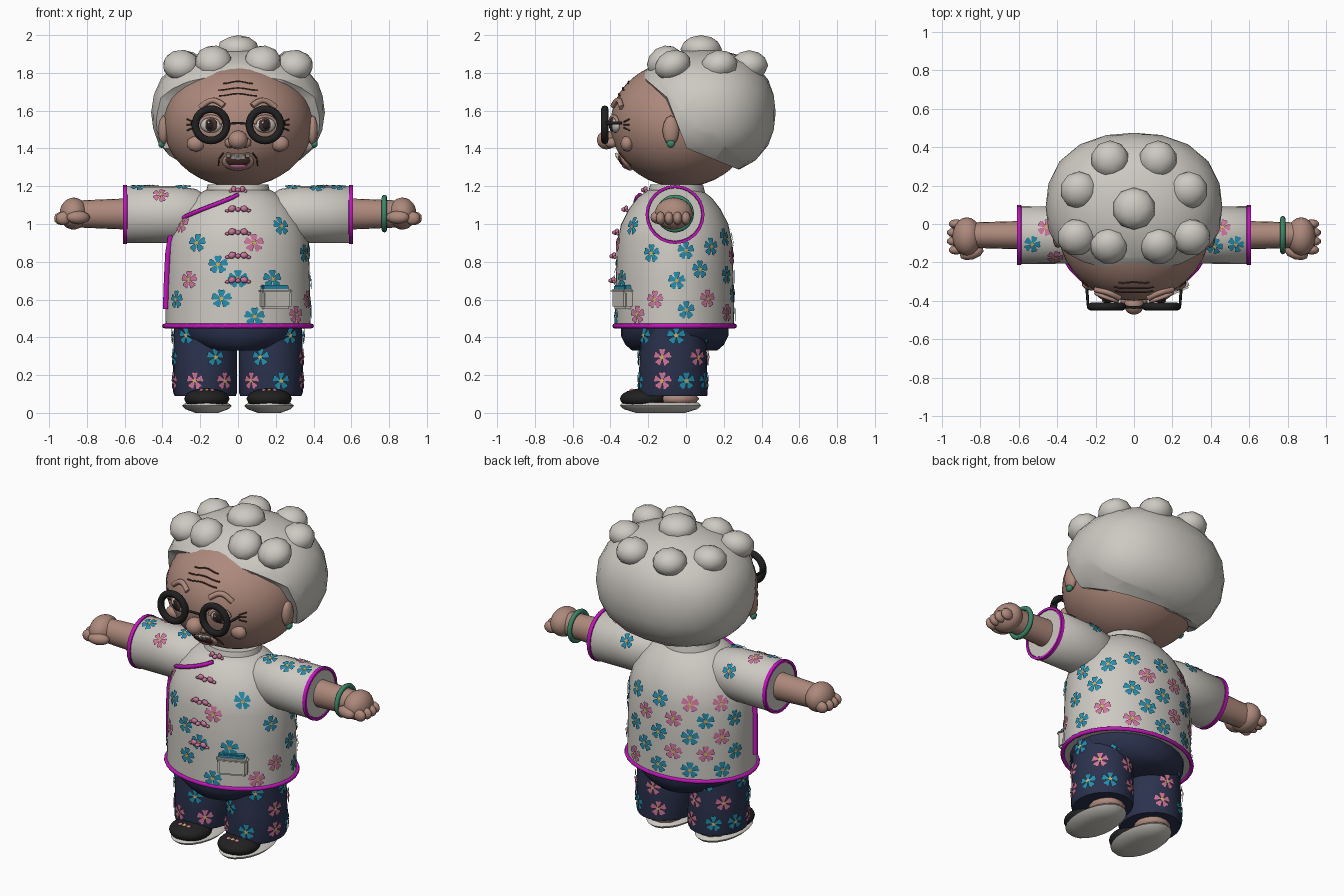
import bpy, bmesh
from math import sin, cos, pi, radians, sqrt
from mathutils import Vector

if "Cube" in bpy.data.objects:
    bpy.data.objects.remove(bpy.data.objects["Cube"])


def mat(name, r, g, b):
    m = bpy.data.materials.new(name)
    m.use_nodes = True
    m.diffuse_color = (r, g, b, 1)
    m.node_tree.nodes["Principled BSDF"].inputs["Base Color"].default_value = (r, g, b, 1)
    return m


SKIN = mat("skin", .42, .25, .20)
WHITE = mat("soft_white", .61, .585, .54)
NAVY = mat("navy", .024, .032, .075)
MAGENTA = mat("magenta", .54, .008, .50)
PINK = mat("pink", .60, .18, .33)
TEAL = mat("teal", .02, .27, .42)
YELLOW = mat("yellow", .62, .44, .12)
BLACK = mat("black", .015, .015, .016)
GREEN = mat("jade_green", .045, .24, .14)
BROWN = mat("dark_brown", .07, .03, .024)
SIDES = (("left", 1), ("right", -1))


def finish(name, bm, mats, angle=50):
    me = bpy.data.meshes.new(name)
    bm.to_mesh(me)
    bm.free()
    for m in mats:
        me.materials.append(m)
    for p in me.polygons:
        p.use_smooth = True
    me.set_sharp_from_angle(angle=radians(angle))
    ob = bpy.data.objects.new(name, me)
    bpy.context.collection.objects.link(ob)
    return ob


def ball(name, loc, rad, m, sub=2, rot=(0, 0, 0)):
    bm = bmesh.new()
    bmesh.ops.create_icosphere(bm, subdivisions=sub, radius=1)
    bmesh.ops.scale(bm, vec=rad, verts=bm.verts)
    ob = finish(name, bm, [m], 80)
    ob.location, ob.rotation_euler = loc, rot


def box(name, loc, size, m, rot=(0, 0, 0), bevel=.004):
    bm = bmesh.new()
    bmesh.ops.create_cube(bm, size=1)
    bmesh.ops.scale(bm, vec=size, verts=bm.verts)
    bmesh.ops.bevel(bm, geom=bm.edges[:], offset=bevel, segments=2, affect='EDGES')
    ob = finish(name, bm, [m])
    ob.location, ob.rotation_euler = loc, rot


def loft(name, rings, m, centre=(0, 0, 0), rot_y=0, n=32):
    """Capped elliptical rings (height, x radius, y radius) along local z."""
    bm = bmesh.new()
    loops = [[bm.verts.new((rx * sin(2 * pi * i / n), -ry * cos(2 * pi * i / n), z))
              for i in range(n)] for z, rx, ry in rings]
    for lo, hi in zip(loops, loops[1:]):
        for i in range(n):
            j = (i + 1) % n
            bm.faces.new((lo[i], lo[j], hi[j], hi[i]))
    bm.faces.new(loops[0][::-1])
    bm.faces.new(loops[-1])
    ob = finish(name, bm, [m])
    ob.location, ob.rotation_euler = centre, (0, rot_y, 0)


def ring(name, loc, major, minor, m, rot=(0, 0, 0), scale=(1, 1, 1)):
    bpy.ops.mesh.primitive_torus_add(location=loc, rotation=rot, major_radius=major,
                                     minor_radius=minor, major_segments=32, minor_segments=8)
    ob = bpy.context.object
    ob.name, ob.scale = name, scale
    ob.data.materials.append(m)
    bpy.ops.object.shade_smooth()


def tube(name, pts, r, m):
    cu = bpy.data.curves.new(name, 'CURVE')
    cu.dimensions, cu.bevel_depth, cu.bevel_resolution = '3D', r, 1
    cu.use_fill_caps = True
    sp = cu.splines.new('POLY')
    sp.points.add(len(pts) - 1)
    for p, q in zip(sp.points, pts):
        p.co = (*q, 1)
    cu.materials.append(m)
    ob = bpy.data.objects.new(name, cu)
    bpy.context.collection.objects.link(ob)
    bpy.ops.object.select_all(action='DESELECT')
    ob.select_set(True)
    bpy.context.view_layer.objects.active = ob
    bpy.ops.object.convert(target='MESH')


def flowers(name, surf, radius, spots, size=.047):
    """Five-petal plates wrapped on surf(angle, along, offset); spots are (degrees, along, colour)."""
    bm = bmesh.new()
    petal = ((.2, -.6), (.5, -.52), (.95, -.44), (1.05, -.24), (.95, 0), (1.05, .24), (.95, .44), (.5, .52), (.2, .6))
    heart = [(.3 if k % 2 else .18, k * pi / 5) for k in range(10)]

    def plate(points, t, v, off, index):
        vs = [bm.verts.new(surf(t + size * r * cos(a) / radius, v + size * r * sin(a), off))
              for r, a in points]
        bm.faces.new(vs).material_index = index

    for t, v, colour in spots:
        for k in range(5):
            plate([(r, a + pi / 2 + k * 2 * pi / 5) for r, a in petal], radians(t), v, .007, colour)
        plate(heart, radians(t), v, .011, 2)
    finish(name, bm, [TEAL, PINK, YELLOW])


# Tunic
PROFILE = ((.46, 1), (.7, .99), (.9, .97), (1.0, .9), (1.08, .77), (1.14, .62), (1.18, .45))


def tunic(t, z, off=0):
    for (z0, s0), (z1, s1) in zip(PROFILE, PROFILE[1:]):
        if z <= z1 or z1 == PROFILE[-1][0]:
            s = s0 + (s1 - s0) * (z - z0) / (z1 - z0)
            break
    return Vector(((.385 * s + off) * sin(t), -.06 - (.315 * s + off) * cos(t), z))


loft("tunic", [(z, .385 * s, .315 * s) for z, s in PROFILE], WHITE, (0, -.06, 0), n=40)
loft("collar", [(1.12, .18, .16), (1.17, .17, .15), (1.21, .16, .14)], WHITE, (0, -.05, 0))
ring("tunic_hem", (0, -.06, .46), .39, .012, MAGENTA, scale=(1, .82, 1))
tube("chest_piping", [tunic(radians(-a), 1.155 - a * .002, .006) for a in range(0, 66, 8)], .012, MAGENTA)
tube("side_piping", [tunic(radians(-74 - k), .95 - k * .1, .008) for k in range(5)], .016, MAGENTA)

spots = [(t, z, 0) for t, z in ((13, .51), (-35, .9), (40, .99), (-16, .785), (67, .845), (28, .71),
                                (-13, .605), (-57, .6), (0, .71), (101, .86), (115, .76), (92, .7),
                                (128, .88), (101, .545))]
spots += [(t, z, 1) for t, z in ((13, .9), (-42, .705), (52, .52), (-57, 1), (71, .6), (123, .605))]
for row in range(5):
    spots += [(150 + 29 * k + 14 * (row % 2), .53 + .1 * row, int((row + 2 * k) % 5 in (0, 3))) for k in range(4)]
flowers("tunic_flowers", tunic, .34, spots)

for k, z in enumerate((1.18, 1.077, .955, .83, .70)):
    y = tunic(0, z).y - .012
    w = .7 if k == 0 else 1
    ball(f"knot_button_{k}", (0, y - .01, z), (.016, .018, .014), PINK, 1)
    for side, s in SIDES:
        ball(f"knot_loop_{side}_{k}", (s * .032 * w, y, z + .004), (.024 * w, .012, .019), PINK, 1, (0, s * .3, 0))
        ball(f"knot_tip_{side}_{k}", (s * .056 * w, y + .003, z - .006), (.015 * w, .009, .010), PINK, 1)

# Pocket with a folded cloth
box("pocket", (.195, -.328, .60), (.17, .07, .10), WHITE, (0, 0, .42), .012)
box("pocket_flap", (.195, -.33, .645), (.18, .078, .022), WHITE, (0, 0, .42), .009)
box("pocket_cloth", (.19, -.328, .664), (.15, .055, .024), TEAL, (0, 0, .42), .005)

# Arms, sleeves and hands
ring("left_bangle", (.775, -.058, 1.055), .086, .014, GREEN, (0, pi / 2, 0))
for side, s in SIDES:
    turn = s * pi / 2
    at = (0, -.058, 1.05)
    loft(side + "_sleeve", [(.14, .08, .08), (.22, .135, .13), (.32, .15, .148), (.59, .151, .151),
                            (.6, .14, .14)], WHITE, at, turn, 24)
    loft(side + "_cuff", [(.586, .15, .15), (.588, .156, .156), (.61, .156, .156), (.61, .142, .142),
                          (.6, .14, .14)], MAGENTA, at, turn, 24)
    loft(side + "_cuff_lining", [(.59, .14, .14), (.606, .139, .139)], WHITE, at, turn, 24)
    loft(side + "_arm", [(.5, .085, .075), (.65, .08, .072), (.88, .07, .065)], SKIN, (0, -.058, 1.053), turn, 20)
    ball(side + "_palm", (s * .87, -.065, 1.055), (.075, .1, .085), SKIN, 3)
    ball(side + "_thumb", (s * .845, -.15, 1.035), (.065, .035, .035), SKIN, 2, (0, 0, s * -.3))
    for k in range(4):
        ball(f"{side}_finger_{k}", (s * (.925 + .01 * (k in (1, 2))), -.135 + .045 * k, 1.03),
             (.04, .025, .036), SKIN, 2)

    def sleeve(t, x, off):
        r = .15 + off
        return Vector((x, -.058 - r * cos(t), 1.05 - r * sin(t)))

    accent = (-42, -.41, 1) if s < 0 else (-68, .42, 0)
    flowers(side + "_sleeve_flowers", sleeve, .15,
            [accent, (-72, s * .53, 0), (-105, s * .46, 1), (-75, s * .29, 0), (-150, s * .35, 0)], .042)

# Trousers
loft("trouser_seat", [(.33, .2, .225), (.36, .25, .26), (.41, .33, .285), (.465, .34, .285)], NAVY, (0, -.06, 0), n=24)
for side, s in SIDES:
    loft(side + "_trouser_leg", [(.09, .162, .18), (.11, .17, .183), (.3, .17, .178), (.45, .165, .17)],
         NAVY, (s * .174, -.068, 0), n=24)

    def leg(t, z, off):
        return Vector((s * .174 + (.17 + off) * sin(t), -.068 - (.182 + off) * cos(t), z))

    other = int(s < 0)
    flowers(side + "_leg_flowers", leg, .174,
            [(s * t, z, c) for t, z, c in (
                (35, .41, 0), (95, .41, 0), (165, .41, 0), (-18, .295, 0), (72, .295, 1 - other),
                (134, .295, 1), (190, .295, 1), (-36, .17, 1), (18, .17, other), (72, .17, 1),
                (112, .17, 0), (152, .17, 0), (200, .17, 1))], .046)

    # Shoes
    loft(side + "_sole", [(0, .06, .13), (.02, .115, .195), (.038, .132, .215), (.055, .11, .2)],
         WHITE, (s * .165, -.135, 0), n=20)
    ball(side + "_foot", (s * .165, -.04, .075), (.105, .11, .045), SKIN, 2)
    ball(side + "_shoe_upper", (s * .165, -.225, .075), (.12, .125, .055), BLACK, 3)
    for k in (-1, 0, 1):
        ball(f"{side}_shoe_blossom_{k + 1}", (s * .165 + .028 * k, -.285, .118), (.016, .016, .011),
             PINK if k else YELLOW, 1)

# Head
HC, HR = Vector((0, -.025, 1.53)), Vector((.395, .375, .335))
ball("head", HC, HR, SKIN, 4)


def face(x, z, off=0):
    bulge = sqrt(max(0, 1 - (x / HR.x) ** 2 - ((z - HC.z) / HR.z) ** 2))
    return Vector((x, HC.y - HR.y * bulge - off, z))


# Hair cap: a squarish ball, tucked in at the hairline
bm = bmesh.new()
bmesh.ops.create_icosphere(bm, subdivisions=3, radius=1)
for v in bm.verts:
    v.co /= sum(abs(c) ** 2.3 for c in v.co) ** (1 / 2.3)
    v.co = Vector((.46 * v.co.x, .09 + .385 * v.co.y, 1.59 + .335 * v.co.z))
cuts = [(Vector(c), Vector(n).normalized()) for c, n in
        (((0, -.10, 1.67), (0, .17, .2)), ((0, -.10, 1.67), (0, .26, .10)), ((0, -.02, 1.41), (0, .11, .27)))]
for co, no in cuts:
    bmesh.ops.bisect_plane(bm, geom=bm.verts[:] + bm.edges[:] + bm.faces[:], plane_co=co, plane_no=no)
for v in bm.verts:
    front, fore, low = [(v.co - co).dot(no) < -1e-4 for co, no in cuts]
    if (front and fore) or low:
        v.co = Vector((0, .05, 1.55)).lerp(v.co, .7)
finish("hair_cap", bm, [WHITE], 45)
ball("hair_curl_top", (0, .08, 1.925), (.112, .11, .075), WHITE, 2)
for side, s in SIDES:
    for k, (x, y) in enumerate(((.125, .335), (.285, .175), (.3, -.07), (.13, -.115))):
        ball(f"{side}_hair_curl_{k}", (s * x, y, 1.84 + .02 * (k == 3)), (.1, .1, .08), WHITE, 2, (.2 * k, 0, 0))

# Facial features
ball("nose", (0, -.42, 1.445), (.052, .052, .05), SKIN, 3)
for side, s in SIDES:
    ball(side + "_nostril", (s * .04, -.395, 1.43), (.032, .035, .028), SKIN)
    ball(side + "_cheek", face(s * .222, 1.425), (.05, .035, .043), SKIN, 2)
    ball(side + "_ear", (s * .395, -.08, 1.495), (.028, .045, .08), SKIN, 2)
    ball(side + "_earring", (s * .405, -.08, 1.425), (.018, .023, .022), GREEN, 2)
    ball(side + "_eye", face(s * .143, 1.525), (.058, .026, .042), WHITE, 3, (0, 0, s * .3))
    ball(side + "_iris", face(s * .143, 1.525, .018), (.036, .012, .036), BROWN, 2, (0, 0, s * .3))
    ball(side + "_pupil", face(s * .143, 1.525, .026), (.024, .009, .024), BLACK, 2)
    ball(side + "_eye_glint", face(s * .143 - .012, 1.537, .034), (.008, .004, .008), WHITE, 1)
    tube(side + "_eyelid", [face(s * (.143 + .055 * cos(a)), 1.53 + .04 * sin(a), .012)
                            for a in [pi * k / 8 for k in range(9)]], .010, SKIN)
    tube(side + "_eyebrow", [face(s * (.075 + .014 * k), 1.625 + .03 * sin(k * .38), .008) for k in range(10)], .016, SKIN)
    ring(side + "_glasses_rim", (s * .143, -.43, 1.525), .083, .02, BLACK, (pi / 2, 0, 0))
    tube(side + "_glasses_hinge", [(s * .225, -.425, 1.535), (s * .24, -.42, 1.535), (s * .245, -.34, 1.535)], .008, BLACK)
    tube(side + "_smile_line", [face(s * .078, 1.375, .003), face(s * .1, 1.345, .003), face(s * .104, 1.31, .003)], .004, BROWN)
    for k in (-1, 0, 1):
        tube(f"{side}_eye_crease_{k + 1}", [face(s * .235, 1.525 + k * .015, .003), face(s * .27, 1.525 + k * .03, .003)], .004, BROWN)
tube("glasses_bridge", [(-.065, -.43, 1.53), (0, -.435, 1.535), (.065, -.43, 1.53)], .007, BLACK)
for k, (w, z) in enumerate(((.1, 1.685), (.105, 1.715), (.08, 1.75))):
    tube(f"forehead_wrinkle_{k}", [face(w * i / 4, z + .006 * cos(i * .8), .001) for i in range(-4, 5)], .004, BROWN)

# Mouth
TILT = (.6, 0, 0)
ball("lips", face(0, 1.33, -.004), (.085, .022, .056), SKIN, 3, TILT)
ball("mouth", face(0, 1.335, .006), (.068, .018, .04), BROWN, 3, TILT)
ball("tongue", face(0, 1.312, .014), (.052, .016, .022), PINK, 2, TILT)
for k in range(-2, 3):
    box(f"tooth_{k + 2}", face(k * .026, 1.353 + .003 * k * k, .018), (.024, .016, .026), WHITE, TILT)
